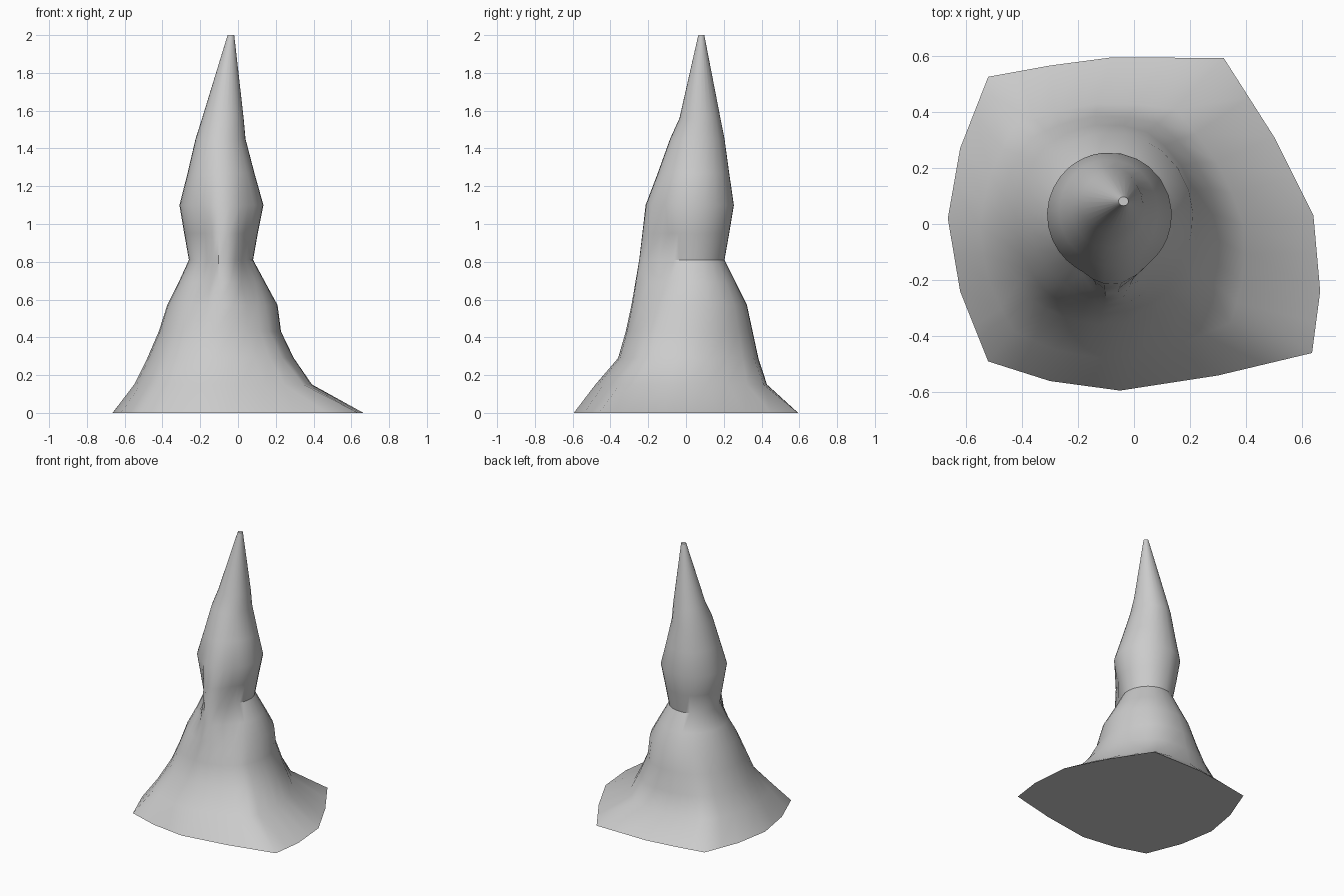
import bpy, bmesh
from math import atan2, cos, sin, pi, exp

if "Cube" in bpy.data.objects:
    bpy.data.objects.remove(bpy.data.objects["Cube"])

# Uneven, rounded-square hem of the robe, counter-clockwise from above
hem = [(-.52, -.49), (-.3, -.56), (-.05, -.594), (.3, -.54), (.635, -.46),
       (.664, -.24), (.64, .03), (.5, .31), (.32, .592), (-.08, .594),
       (-.3, .565), (-.52, .525), (-.62, .27), (-.664, .02), (-.62, -.24)]
outline = []
for i, (x, y) in enumerate(hem):
    x2, y2 = hem[(i + 1) % len(hem)]
    outline += [(x, y), ((x + x2) / 2, (y + y2) / 2)]

# Sections: z, x min, x max, y min, y max, squareness, front beard push
sections = [
    (0.00, -.664, .664, -.594, .594, 1, 0),
    (0.15, -.55, .40, -.48, .43, .6, 0),
    (0.29, -.48, .30, -.36, .385, .3, 0),
    (0.43, -.42, .23, -.32, .355, .15, 0),
    (0.57, -.375, .21, -.27, .325, 0, .02),
    (0.69, -.315, .145, -.20, .265, 0, .07),
    (0.81, -.26, .08, -.145, .205, 0, .105),
    (0.95, -.285, .105, -.165, .23, 0, .068),
    (1.10, -.31, .135, -.19, .255, 0, .025),
    (1.27, -.267, .087, -.14, .23, 0, .01),
    (1.45, -.225, .04, -.085, .205, 0, 0),
    (1.56, -.19, .03, -.035, .183, 0, 0),
    (2.00, -.055, -.02, .065, .097, 0, 0),
]


def make_ring(bm, z, x0, x1, y0, y1, square, push):
    ring = []
    for hx, hy in outline:
        ux, uy = hx / .664, hy / .594
        a = atan2(uy, ux)
        px = ux * square + cos(a) * (1 - square)
        py = uy * square + sin(a) * (1 - square)
        x = (x0 + x1) / 2 + px * (x1 - x0) / 2
        y = (y0 + y1) / 2 + py * (y1 - y0) / 2
        if py < 0:
            y -= push * exp(-((x + .07) / .09) ** 4)
        ring.append(bm.verts.new((x, y, z)))
    return ring


# Robed body with beard bulge and pointed hat, one closed loft
bm = bmesh.new()
rings = [make_ring(bm, *s) for s in sections]
n = len(outline)
for low, high in zip(rings, rings[1:]):
    for i in range(n):
        j = (i + 1) % n
        bm.faces.new((low[i], low[j], high[j], high[i]))
bm.faces.new(rings[0][::-1])
bm.faces.new(rings[-1])
bmesh.ops.recalc_face_normals(bm, faces=bm.faces)
mesh = bpy.data.meshes.new("robed_figure")
bm.to_mesh(mesh)
bm.free()
body = bpy.data.objects.new("robed_figure", mesh)
bpy.context.collection.objects.link(body)
bpy.context.view_layer.objects.active = body
body.select_set(True)
bpy.ops.object.shade_smooth_by_angle(angle=pi / 5)
